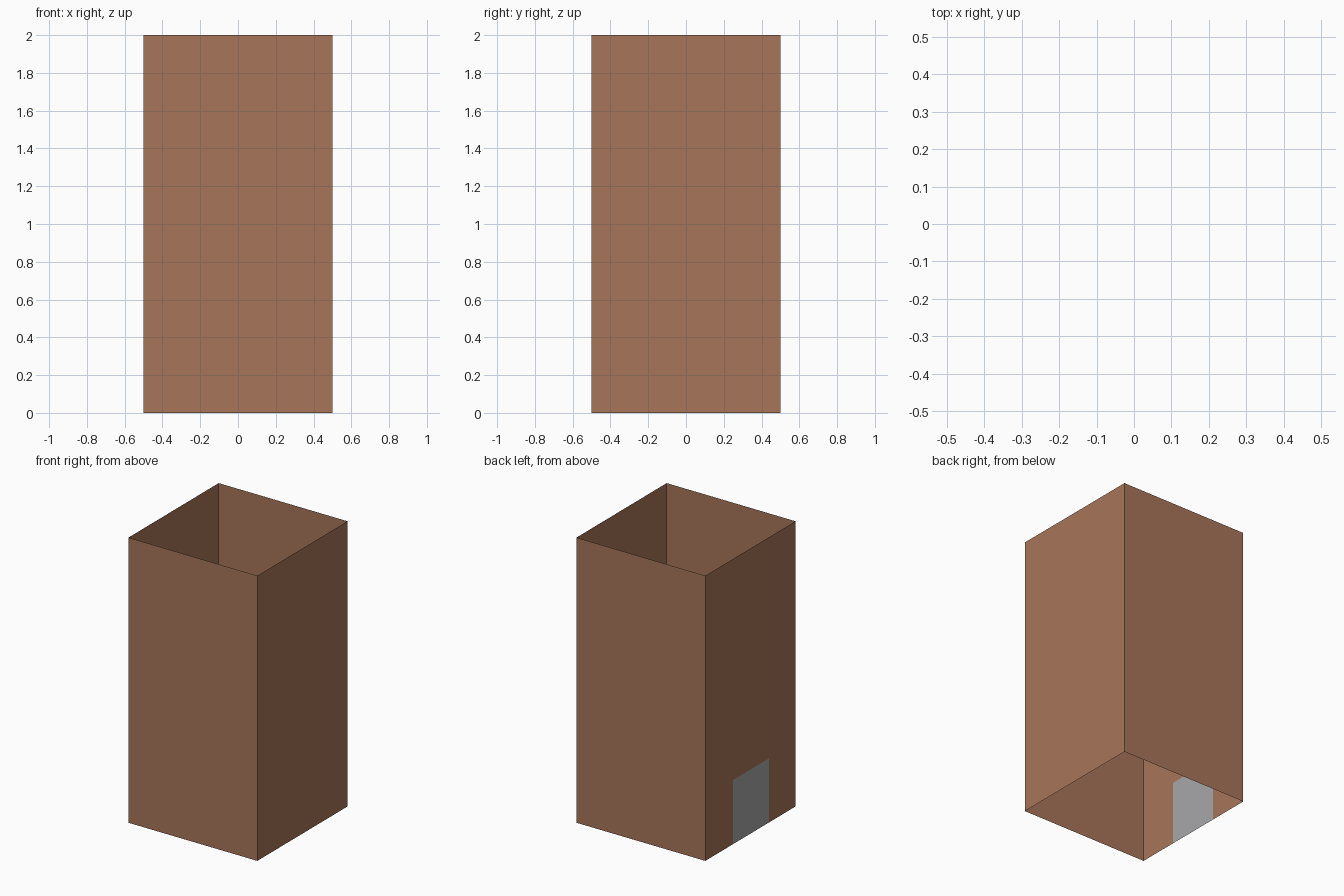
import bpy, bmesh

if "Cube" in bpy.data.objects:
    bpy.data.objects.remove(bpy.data.objects["Cube"])

HALF, TOP = 0.5, 2.0
DOOR_Y0, DOOR_Y1, DOOR_TOP = -0.205, 0.195, 0.45


def material(name, rgb):
    m = bpy.data.materials.new(name)
    m.diffuse_color = (*rgb, 1.0)
    m.use_nodes = True
    m.node_tree.nodes["Principled BSDF"].inputs["Base Color"].default_value = m.diffuse_color
    return m


brown = material("brown", (0.39, 0.18, 0.10))
grey = material("grey", (0.39, 0.39, 0.405))

# Square open shaft: thin walls, no floor and no roof
bm = bmesh.new()
bmesh.ops.create_cube(bm, size=1.0)
for v in bm.verts:
    v.co.z = TOP if v.co.z > 0 else 0.0
bm.normal_update()
caps = [f for f in bm.faces if abs(f.normal.z) > 0.5]
bmesh.ops.delete(bm, geom=caps, context='FACES_ONLY')


# Cut the doorway outline into the left wall only
def cut_left_wall(point, normal):
    faces = [f for f in bm.faces if f.normal.x < -0.5]
    geom = faces + list({e for f in faces for e in f.edges}) \
        + list({v for f in faces for v in f.verts})
    bmesh.ops.bisect_plane(bm, geom=geom, plane_co=point, plane_no=normal)
    bm.normal_update()


cut_left_wall((0, DOOR_Y0, 0), (0, 1, 0))
cut_left_wall((0, DOOR_Y1, 0), (0, 1, 0))
cut_left_wall((0, 0, DOOR_TOP), (0, 0, 1))

# Grey door patch at the foot of the left wall
for f in bm.faces:
    c = f.calc_center_median()
    is_door = (f.normal.x < -0.5 and DOOR_Y0 < c.y < DOOR_Y1
               and c.z < DOOR_TOP)
    f.material_index = 1 if is_door else 0

mesh = bpy.data.meshes.new("tower_walls")
bm.to_mesh(mesh)
bm.free()
mesh.materials.append(brown)
mesh.materials.append(grey)
walls = bpy.data.objects.new("tower_walls", mesh)
bpy.context.collection.objects.link(walls)
